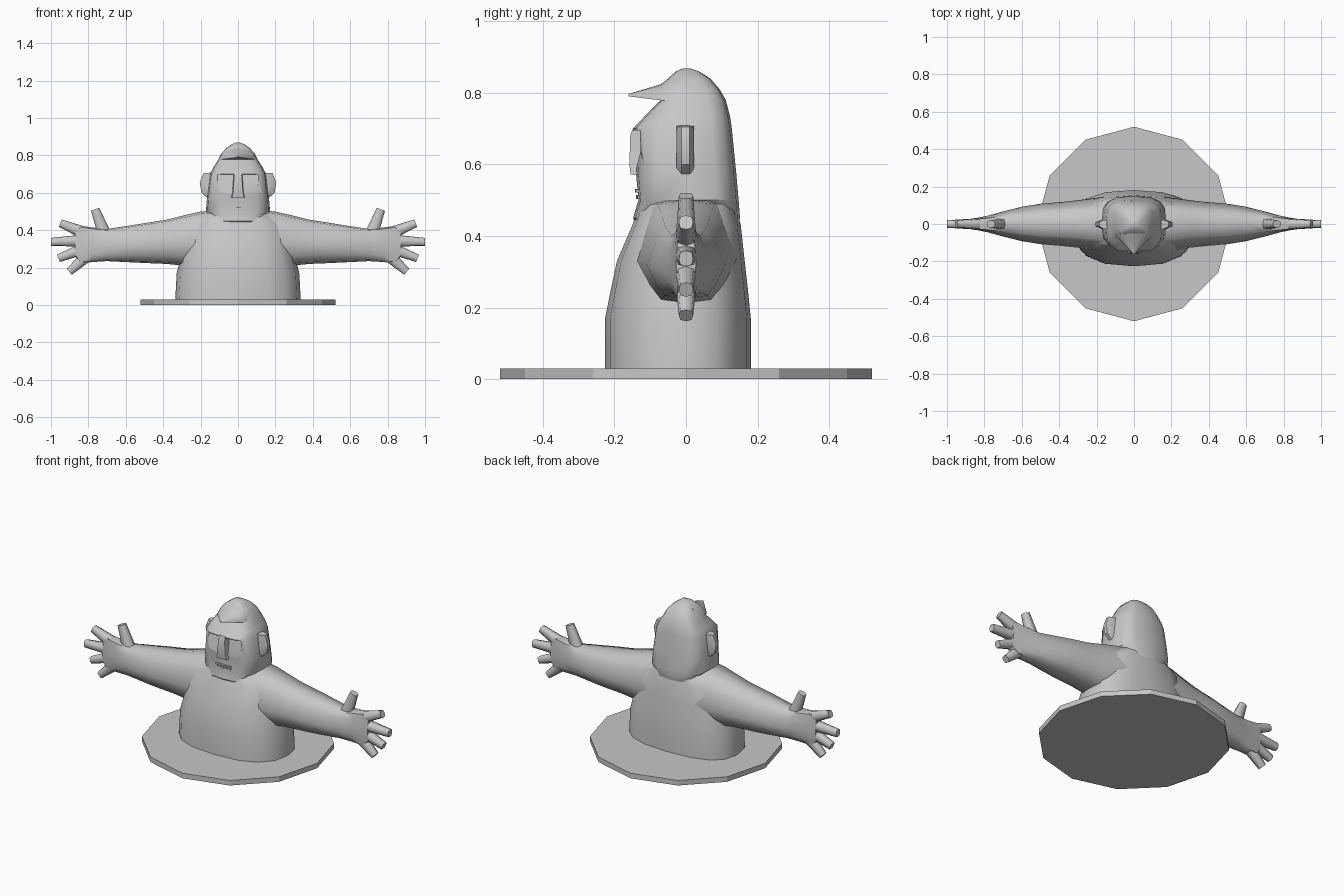
import bpy, bmesh, math
from mathutils import Vector

cube = bpy.data.objects.get("Cube")
if cube:
    bpy.data.objects.remove(cube, do_unlink=True)

GREY = (0.57, 0.57, 0.57, 1)
stone = bpy.data.materials.new("plain grey")
stone.use_nodes = True
stone.diffuse_color = GREY
stone.node_tree.nodes["Principled BSDF"].inputs["Base Color"].default_value = GREY


def loft(name, rings, angle=35, mirror=False):
    """Skin a list of equal-sized point rings and cap both ends."""
    bm = bmesh.new()
    rows = [[bm.verts.new(p) for p in ring] for ring in rings]
    n = len(rows[0])
    for a, b in zip(rows, rows[1:]):
        for i in range(n):
            j = (i + 1) % n
            bm.faces.new((a[i], a[j], b[j], b[i]))
    bm.faces.new(rows[0][::-1])
    bm.faces.new(rows[-1])
    bmesh.ops.recalc_face_normals(bm, faces=bm.faces)
    mesh = bpy.data.meshes.new(name)
    bm.to_mesh(mesh)
    bm.free()
    mesh.materials.append(stone)
    obj = bpy.data.objects.new(name, mesh)
    bpy.context.collection.objects.link(obj)
    bpy.ops.object.select_all(action="DESELECT")
    obj.select_set(True)
    bpy.context.view_layer.objects.active = obj
    bpy.ops.object.shade_smooth_by_angle(angle=math.radians(angle))
    if mirror:
        obj.modifiers.new("Mirror", "MIRROR")
    return obj


def squircle(n, power):
    """Unit outline between a circle (2) and a square (large)."""
    for i in range(n):
        t = math.tau * i / n
        c, s = math.cos(t), math.sin(t)
        yield (math.copysign(abs(c) ** (2 / power), c),
               math.copysign(abs(s) ** (2 / power), s))


def level(z, half_x, front, back, n=16, power=2.5):
    """Horizontal ring with separate front and back depths."""
    return [(c * half_x, s * (back if s > 0 else front), z) for c, s in squircle(n, power)]


def section(x, low, high, half_y, flat=0.55):
    """Upright ring across the arm, with slightly crowned top and bottom."""
    mid, crown = low * 0.57 + high * 0.43, 0.04 * (high - low)
    outline = ((1, mid), (0.5 + flat / 2, mid * 0.45 + high * 0.55), (flat, high - crown), (0, high),
               (-flat, high - crown), (-0.5 - flat / 2, mid * 0.45 + high * 0.55), (-1, mid),
               (-0.5 - flat / 2, mid * 0.45 + low * 0.55), (-flat, low + crown), (0, low),
               (flat, low + crown), (0.5 + flat / 2, mid * 0.45 + low * 0.55))
    return [(x, u * half_y, z) for u, z in outline]


def finger(name, start, end, width, tip):
    """Tapered rounded rod in the plane of the hand."""
    a, b = Vector((start[0], 0, start[1])), Vector((end[0], 0, end[1]))
    side = (b - a).normalized().cross(Vector((0, 1, 0)))
    rings = [[p + side * w * u + Vector((0, d * v, 0)) for u, v in squircle(8, 3)]
             for p, w, d in ((a, width, 0.03), (b, tip, 0.02))]
    loft(name, rings, 65, mirror=True)


# Base disc
loft("base_disc", [level(z, 0.52, 0.52, 0.52, 12, 2) for z in (0, 0.03)], 20)

# Torso
loft("torso", [level(*r) for r in (
    (0.0, 0.337, 0.226, 0.181), (0.17, 0.328, 0.226, 0.181),
    (0.25, 0.308, 0.21, 0.173), (0.33, 0.292, 0.193, 0.164),
    (0.43, 0.265, 0.15, 0.153), (0.5, 0.17, 0.125, 0.135))], 50)

# Head
head = loft("head", [level(*r, power=3.4) for r in (
    (0.42, 0.1, 0.13, 0.14), (0.45, 0.13, 0.148, 0.151),
    (0.5, 0.172, 0.133, 0.147), (0.58, 0.165, 0.14, 0.14),
    (0.7, 0.15, 0.148, 0.128), (0.735, 0.133, 0.115, 0.123),
    (0.78, 0.104, 0.07, 0.111), (0.81, 0.09, 0.07, 0.094),
    (0.84, 0.062, 0.05, 0.068), (0.86, 0.034, 0.028, 0.036),
    (0.868, 0.012, 0.01, 0.012))])

# Eye sockets: deep below the brow, fading out down the cheek
sockets = loft("socket_cutter", [
    [(x, y, z) for y, z in ((-0.2, 0.695), (-0.113, 0.695), (-0.142, 0.575), (-0.2, 0.575))]
    for x in (0.015, 0.108)], mirror=True)
sockets.hide_render = True
sockets.display_type = "WIRE"
cut = head.modifiers.new("Eye sockets", "BOOLEAN")
cut.operation = "DIFFERENCE"
cut.object = sockets
sockets.hide_set(True)

# Pointed forelock, arched across and flat beneath
loft("forelock", [
    [(w * math.cos(math.pi * i / 8), y, low + (top - low) * math.sin(math.pi * i / 8))
     for i in range(9)]
    for y, w, low, top in ((-0.16, 0.005, 0.79, 0.797), (-0.07, 0.088, 0.779, 0.824),
                           (-0.03, 0.097, 0.779, 0.856), (0.03, 0.09, 0.779, 0.862))], 50)

# Nose
loft("nose", [
    [(-w, -0.1, z), (w, -0.1, z), (w * 0.8, front, z), (-w * 0.8, front, z)]
    for z, w, front in ((0.703, 0.024, -0.147), (0.68, 0.026, -0.156),
                        (0.6, 0.034, -0.158), (0.572, 0.042, -0.155))])

# Lips
for name, z, w, depth in (("upper_lip", 0.525, 0.05, 0.143), ("lower_lip", 0.508, 0.045, 0.139)):
    loft(name, [[(-w, -0.1, h), (w, -0.1, h), (w, -depth + 0.004, h),
                 (0, -depth, h), (-w, -depth + 0.004, h)] for h in (z - 0.004, z + 0.006)])

# Ears, thinner towards the rim
ear_outline = ((0.12, 0.71), (0.185, 0.705), (0.205, 0.655), (0.195, 0.6), (0.165, 0.573), (0.12, 0.6))
loft("ear", [[(0.12 + (x - 0.12) * k, y, z) for x, z in ear_outline]
             for y, k in ((-0.026, 0.65), (-0.012, 1), (0.01, 1), (0.022, 0.65))], mirror=True)

# Arm running into the palm
loft("arm", [section(*r) for r in (
    (0.1, 0.23, 0.508, 0.15, 0.6), (0.2, 0.205, 0.5, 0.14, 0.58),
    (0.3, 0.212, 0.477, 0.127), (0.38, 0.22, 0.457, 0.118),
    (0.5, 0.225, 0.438, 0.108), (0.6, 0.23, 0.422, 0.092),
    (0.7, 0.235, 0.407, 0.067, 0.6), (0.78, 0.23, 0.415, 0.045, 0.7),
    (0.84, 0.222, 0.424, 0.033, 0.8), (0.872, 0.262, 0.402, 0.028, 0.8))], 60, mirror=True)

# Fingers and thumb
for name, start, end, width, tip in (
        ("thumb", (0.714, 0.38), (0.764, 0.512), 0.036, 0.023),
        ("index_finger", (0.82, 0.385), (0.95, 0.438), 0.034, 0.021),
        ("middle_finger", (0.84, 0.345), (1.0, 0.337), 0.031, 0.022),
        ("ring_finger", (0.83, 0.3), (0.96, 0.25), 0.031, 0.021),
        ("little_finger", (0.8, 0.27), (0.902, 0.178), 0.034, 0.021)):
    finger(name, start, end, width, tip)
